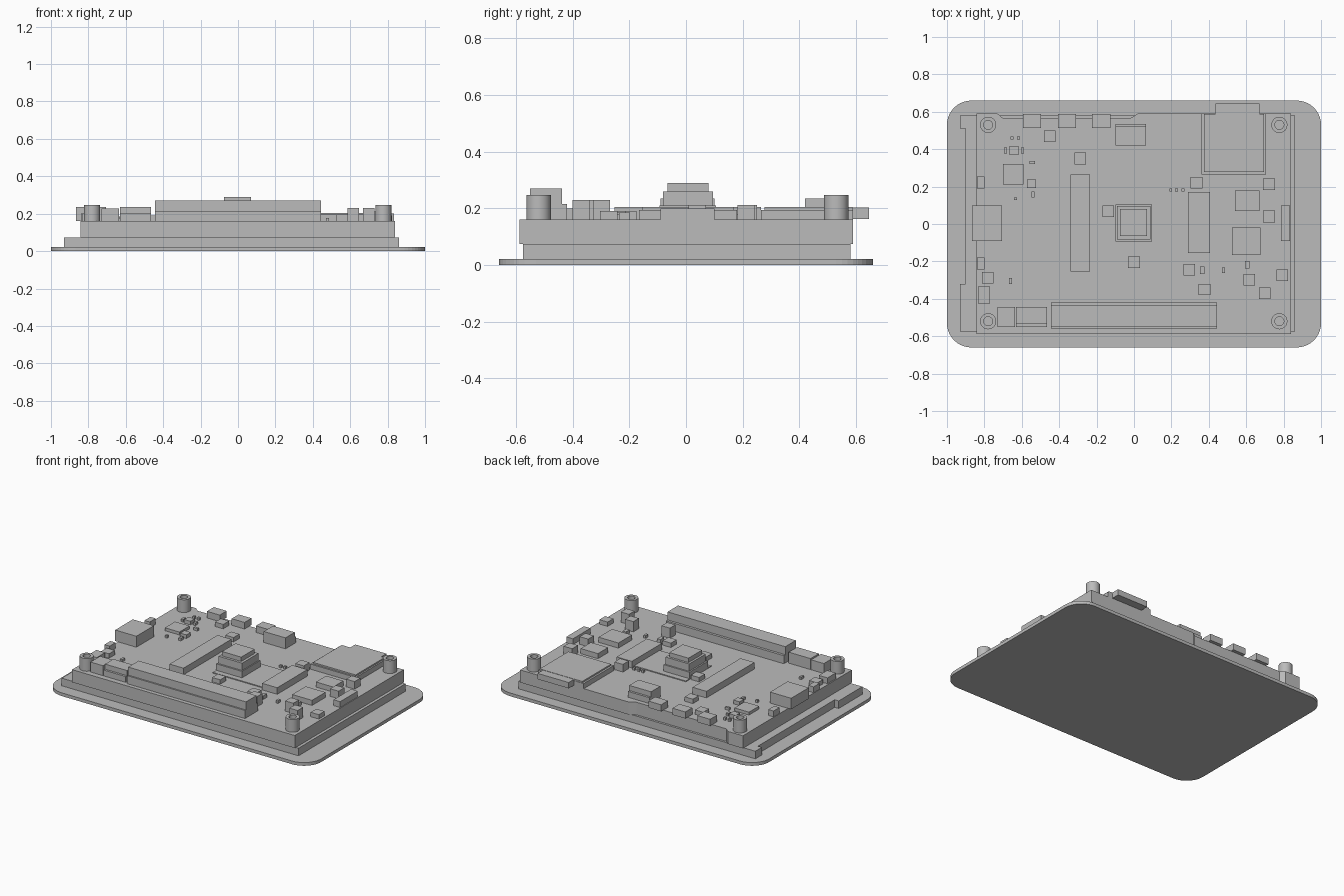
import bpy
import bmesh
import math

default_cube = bpy.data.objects.get("Cube")
if default_cube:
    bpy.data.objects.remove(default_cube, do_unlink=True)

# One neutral grey for the whole assembly
grey = bpy.data.materials.new("neutral grey")
grey.use_nodes = True
colour = (0.5, 0.5, 0.5, 1)
grey.diffuse_color = colour
grey.node_tree.nodes["Principled BSDF"].inputs["Base Color"].default_value = colour

BOARD_BOTTOM, BOARD_TOP = 0.074, 0.16


def finish(name, bm):
    """Turn a bmesh into a named, coloured object."""
    bmesh.ops.recalc_face_normals(bm, faces=bm.faces)
    mesh = bpy.data.meshes.new(name)
    bm.to_mesh(mesh)
    bm.free()
    mesh.materials.append(grey)
    part = bpy.data.objects.new(name, mesh)
    bpy.context.collection.objects.link(part)
    return part


def slab(name, outline, bottom, top):
    """Extrude a flat outline upwards."""
    bm = bmesh.new()
    base = bm.faces.new([bm.verts.new((x, y, bottom)) for x, y in outline])
    raised = bmesh.ops.extrude_face_region(bm, geom=[base])["geom"]
    corners = [item for item in raised if isinstance(item, bmesh.types.BMVert)]
    bmesh.ops.translate(bm, verts=corners, vec=(0, 0, top - bottom))
    return finish(name, bm)


def box(name, left, right, front, back, top, bottom=BOARD_TOP):
    outline = [(left, front), (right, front), (right, back), (left, back)]
    return slab(name, outline, bottom, top)


def row_of_parts(name, width, depth, top, centres):
    """Repeat one component at several board positions."""
    for x, y in centres:
        box(name, x - width / 2, x + width / 2, y - depth / 2, y + depth / 2, top)


def rounded_rectangle(half_width, half_depth, radius, steps):
    points = []
    signs = [(1, 1), (-1, 1), (-1, -1), (1, -1)]
    for quarter, (sx, sy) in enumerate(signs):
        for step in range(steps + 1):
            angle = (quarter + step / steps) * math.pi / 2
            points.append((sx * (half_width - radius) + radius * math.cos(angle),
                           sy * (half_depth - radius) + radius * math.sin(angle)))
    return points


def standoff(name, x, y, outer, inner, top, floor, sides=32):
    """Round post with a blind screw hole, spun from its half profile."""
    bm = bmesh.new()
    profile = [(0, BOARD_TOP), (outer, BOARD_TOP), (outer, top),
               (inner, top), (inner, floor), (0, floor)]
    verts = [bm.verts.new((x + r, y, z)) for r, z in profile]
    edges = [bm.edges.new(pair) for pair in zip(verts, verts[1:])]
    bmesh.ops.spin(bm, geom=verts + edges, cent=(x, y, 0), axis=(0, 0, 1),
                   angle=math.tau, steps=sides)
    bmesh.ops.remove_doubles(bm, verts=bm.verts, dist=0.0001)
    part = finish(name, bm)
    bpy.ops.object.select_all(action="DESELECT")
    part.select_set(True)
    bpy.context.view_layer.objects.active = part
    bpy.ops.object.shade_smooth_by_angle(angle=math.radians(30))


# Glass cover, display panel and circuit board
glass = slab("cover_glass", rounded_rectangle(1, 0.66, 0.13, 10), 0, 0.022)
slab("display_panel",
     [(-0.93, -0.575), (0.86, -0.575), (0.86, 0.58), (-0.93, 0.58),
      (-0.93, 0.51), (-0.9, 0.51), (-0.9, -0.32), (-0.93, -0.32)],
     0.022, BOARD_BOTTOM)
slab("circuit_board",
     [(-0.843, -0.587), (0.84, -0.587), (0.84, 0.59), (0.02, 0.59),
      (-0.02, 0.565), (-0.7, 0.565), (-0.73, 0.59), (-0.843, 0.59)],
     BOARD_BOTTOM, BOARD_TOP)

# Mounting posts at the four corners
for x in (-0.78, 0.777):
    for y in (-0.52, 0.53):
        standoff("mounting_post", x, y, 0.043, 0.024, 0.247, 0.2)

# Pin header along the front edge
box("header_base", -0.445, 0.445, -0.56, -0.42, 0.215)
box("header_body", -0.445, 0.445, -0.55, -0.437, 0.27, 0.215)

# Two plug sockets beside the header
box("plug_socket_base", -0.63, -0.465, -0.55, -0.445, 0.2)
box("plug_socket_body", -0.63, -0.465, -0.535, -0.445, 0.235, 0.2)
box("small_plug_socket", -0.73, -0.635, -0.55, -0.445, 0.228)

# Side port overhanging the board edge
box("side_port", -0.865, -0.705, -0.09, 0.1, 0.235)

# Stepped processor stack and its neighbouring board
box("processor_carrier", -0.1, 0.29, -0.13, 0.145, 0.166)
box("processor_base", -0.1, 0.095, -0.093, 0.105, 0.21)
box("processor_cooler", -0.09, 0.088, -0.082, 0.095, 0.26, 0.21)
box("processor_cooler_cap", -0.075, 0.07, -0.065, 0.08, 0.29, 0.26)

# Ribbon cable connectors
box("ribbon_connector_right", 0.29, 0.405, -0.155, 0.17, 0.205)
box("ribbon_connector_left", -0.34, -0.235, -0.253, 0.265, 0.205)

# Memory card and its holder
box("card_holder", 0.36, 0.705, 0.265, 0.59, 0.195)
box("card_holder_lid", 0.373, 0.695, 0.277, 0.587, 0.205, 0.195)
box("memory_card", 0.435, 0.67, 0.5, 0.645, 0.203, 0.163)

# Push buttons and video socket along the back edge
row_of_parts("push_button", 0.097, 0.075, 0.205,
             [(-0.545, 0.55), (-0.358, 0.55), (-0.175, 0.55)])
box("video_socket", -0.1, 0.065, 0.42, 0.535, 0.2)
box("video_socket_shell", -0.1, 0.065, 0.42, 0.52, 0.235, 0.2)

# Flat chips
box("power_chip", -0.7, -0.59, 0.21, 0.32, 0.18)
box("sensor_chip", 0.54, 0.67, 0.07, 0.18, 0.195)
box("network_chip", 0.525, 0.675, -0.165, -0.02, 0.195)
box("edge_connector", 0.785, 0.835, -0.09, 0.1, 0.2)
box("edge_switch", -0.835, -0.77, -0.425, -0.335, 0.2)

# Tall capacitors and coils
row_of_parts("tall_capacitor", 0.062, 0.06, 0.23,
             [(0.377, -0.35), (0.617, -0.298), (0.7, -0.37)])
row_of_parts("coil", 0.064, 0.062, 0.212,
             [(0.333, 0.22), (0.722, 0.212), (0.722, 0.04)])

# Low square parts
row_of_parts("low_capacitor", 0.062, 0.062, 0.19,
             [(-0.45, 0.47), (-0.288, 0.35), (-0.137, 0.068), (0, -0.205),
              (-0.782, -0.288), (0.793, -0.273), (0.295, -0.245)])
row_of_parts("edge_clip", 0.04, 0.064, 0.2, [(-0.82, 0.222), (-0.82, -0.21)])
row_of_parts("small_chip", 0.047, 0.047, 0.185, [(-0.642, 0.393), (-0.548, 0.215)])
row_of_parts("diode", 0.025, 0.04, 0.185, [(0.605, -0.217), (0.365, -0.248)])

# Tiny resistors
row_of_parts("upright_resistor", 0.016, 0.03, 0.178,
             [(-0.688, 0.393), (-0.595, 0.393), (-0.54, 0.158),
              (-0.66, -0.305), (0.478, -0.248)])
row_of_parts("tiny_resistor", 0.015, 0.016, 0.178,
             [(-0.652, 0.46), (-0.618, 0.46), (-0.633, 0.135),
              (0.197, 0.182), (0.228, 0.182), (0.262, 0.182)])
box("flat_resistor", -0.56, -0.53, 0.32, 0.336, 0.178)
